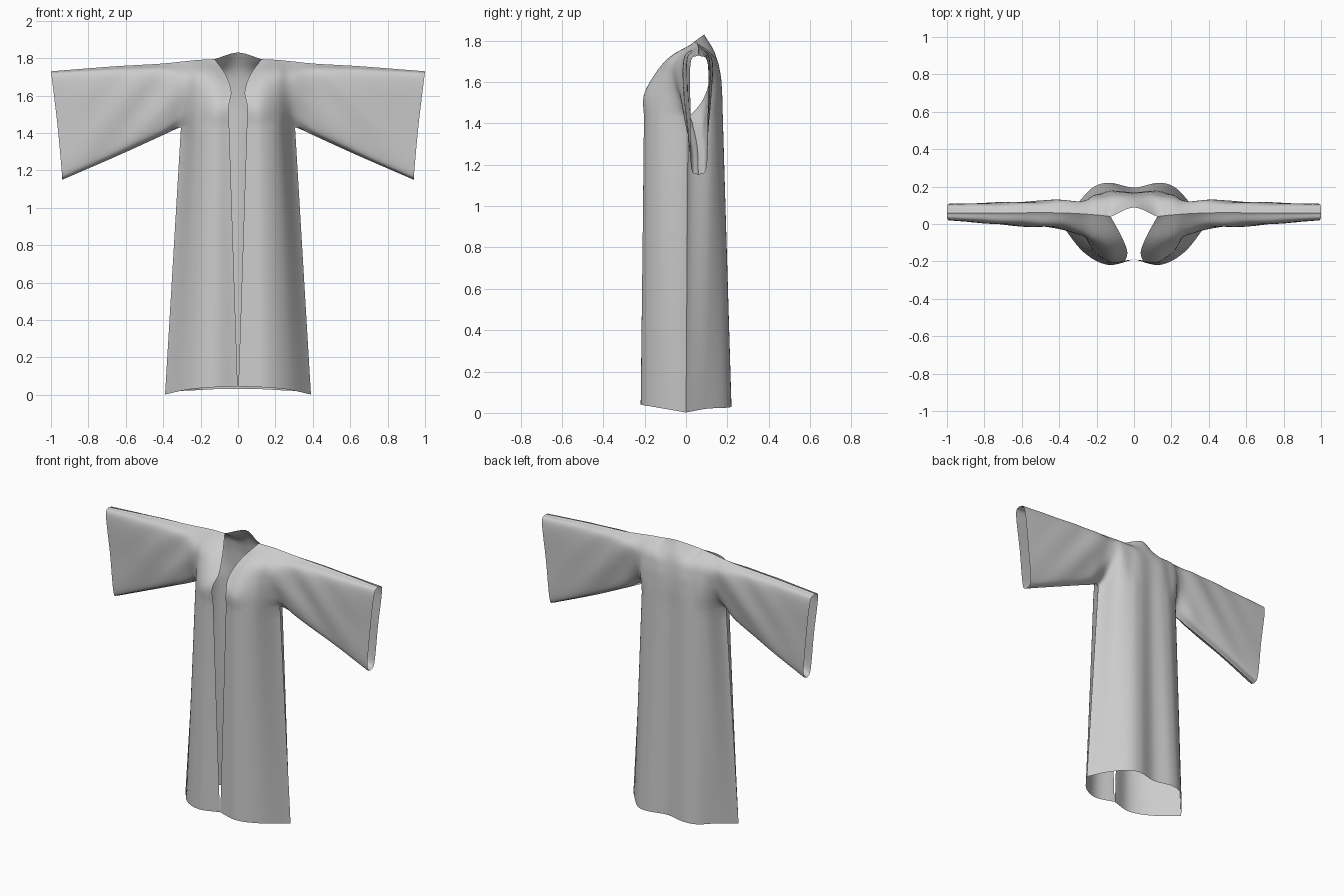
import bpy, bmesh
from math import sin, pi
from mathutils import Vector

N = 8  # subdivisions between control points


def spline(pts, first=None):
    """Smooth curve through the control points."""
    p = [Vector(q) for q in pts]
    p = [first or 2 * p[0] - p[1]] + p + [2 * p[-1] - p[-2]]
    out = []
    for i in range(1, len(p) - 2):
        a, b, c, d = p[i - 1:i + 3]
        for k in range(N):
            t = k / N
            out.append(0.5 * (2 * b + (c - a) * t + (2 * a - 5 * b + 4 * c - d) * t * t
                              + (3 * b - a - 3 * c + d) * t ** 3))
    return out + [p[-2]]


def flip(v):
    return Vector((-v.x, v.y, v.z))


def patch(columns, centred=False):
    """Surface through upright control columns, listed from the centre out to the cuff."""
    fine = [spline(c) for c in columns]
    rows = [spline(r, flip(r[1]) if centred else None) for r in zip(*fine)]
    return [list(c) for c in zip(*rows)]


# Front panel and front of sleeve: neckline edge, chest, shoulder, underarm, sleeve, cuff
front = patch([
    [(.047, -.195, 1.43), (.05, -.20, 1.54), (.036, -.15, 1.62), (.065, -.07, 1.71), (.125, .04, 1.795)],
    [(.13, -.20, 1.43), (.13, -.20, 1.53), (.125, -.155, 1.63), (.135, -.08, 1.72), (.165, .045, 1.793)],
    [(.22, -.14, 1.43), (.215, -.135, 1.53), (.21, -.115, 1.63), (.215, -.07, 1.72), (.22, .05, 1.79)],
    [(.305, .01, 1.43), (.30, -.03, 1.50), (.29, -.055, 1.61), (.285, -.04, 1.71), (.29, .055, 1.783)],
    [(.42, .035, 1.38), (.42, -.005, 1.42), (.42, -.02, 1.57), (.42, -.01, 1.72), (.42, .06, 1.77)],
    [(.64, .055, 1.28), (.64, .015, 1.32), (.645, -.005, 1.50), (.65, 0, 1.71), (.65, .06, 1.757)],
    [(.94, .06, 1.15), (.942, .025, 1.19), (.965, .022, 1.44), (.995, .022, 1.69), (1, .06, 1.73)],
])

# Back panel and back of sleeve, from the centre back outwards
back = patch([
    [(0, .168, 1.43), (0, .168, 1.54), (0, .16, 1.65), (0, .14, 1.74), (0, .088, 1.83)],
    [(.09, .178, 1.43), (.09, .175, 1.54), (.09, .165, 1.65), (.10, .135, 1.73), (.125, .04, 1.795)],
    [(.16, .17, 1.43), (.16, .165, 1.54), (.155, .155, 1.65), (.155, .13, 1.73), (.165, .045, 1.793)],
    [(.24, .125, 1.43), (.23, .145, 1.54), (.22, .145, 1.65), (.215, .125, 1.73), (.22, .05, 1.79)],
    [(.305, .01, 1.43), (.30, .07, 1.50), (.29, .115, 1.61), (.285, .12, 1.71), (.29, .055, 1.783)],
    [(.42, .035, 1.38), (.42, .085, 1.42), (.42, .12, 1.57), (.42, .12, 1.72), (.42, .06, 1.77)],
    [(.64, .055, 1.28), (.64, .095, 1.32), (.645, .115, 1.50), (.65, .11, 1.71), (.65, .06, 1.757)],
    [(.94, .06, 1.15), (.942, .10, 1.19), (.965, .105, 1.44), (.995, .105, 1.69), (1, .06, 1.73)],
], centred=True)

# Sew the shoulder seam and the sleeve underseam
for i, col in enumerate(front):
    back[i + N][-1] = col[-1].copy()
    if i >= 3 * N:
        back[i + N][0] = col[0].copy()

# Soft folds fanning out from the underarm
for sheet in (front, back):
    for col in sheet:
        for j, p in enumerate(col):
            reach = max(0, min(1, (p.x - .2) / .12, (.95 - p.x) / .4))
            p.y += .005 * reach * sin(pi * j / (len(col) - 1)) * sin(26 * (p.x + .8 * p.z))

# Hem line for the skirt of the robe
front_hem = spline([(.002, -.19, .045), (.14, -.218, .04), (.27, -.15, .028), (.39, 0, .002)])
hem_points = [(0, .195, .03), (.13, .22, .03), (.22, .195, .025), (.31, .10, .02), (.39, 0, .002)]
back_hem = spline(hem_points, flip(Vector(hem_points[1])))


def skirt(hem, upper, steps=18):
    """Hang a panel from the upper sheet's lower edge down to the hem."""
    return [[h.lerp(col[0], k / steps) for k in range(steps + 1)] for h, col in zip(hem, upper)]


bm = bmesh.new()


def add_sheet(cols):
    grid = [[bm.verts.new(p) for p in c] for c in cols]
    for a, b in zip(grid, grid[1:]):
        for j in range(len(a) - 1):
            bm.faces.new((a[j], b[j], b[j + 1], a[j + 1]))


for sheet in (front, back, skirt(front_hem, front), skirt(back_hem, back)):
    add_sheet(sheet)
bmesh.ops.remove_doubles(bm, verts=bm.verts, dist=.0004)
bmesh.ops.recalc_face_normals(bm, faces=bm.faces)

mesh = bpy.data.meshes.new("robe")
bm.to_mesh(mesh)
bm.free()
robe = bpy.data.objects.new("robe", mesh)
bpy.context.collection.objects.link(robe)

# Other half of the robe
mirror = robe.modifiers.new("mirror", 'MIRROR')
mirror.merge_threshold = .0005

bpy.context.view_layer.objects.active = robe
robe.select_set(True)
bpy.ops.object.shade_smooth_by_angle(angle=1.0)
